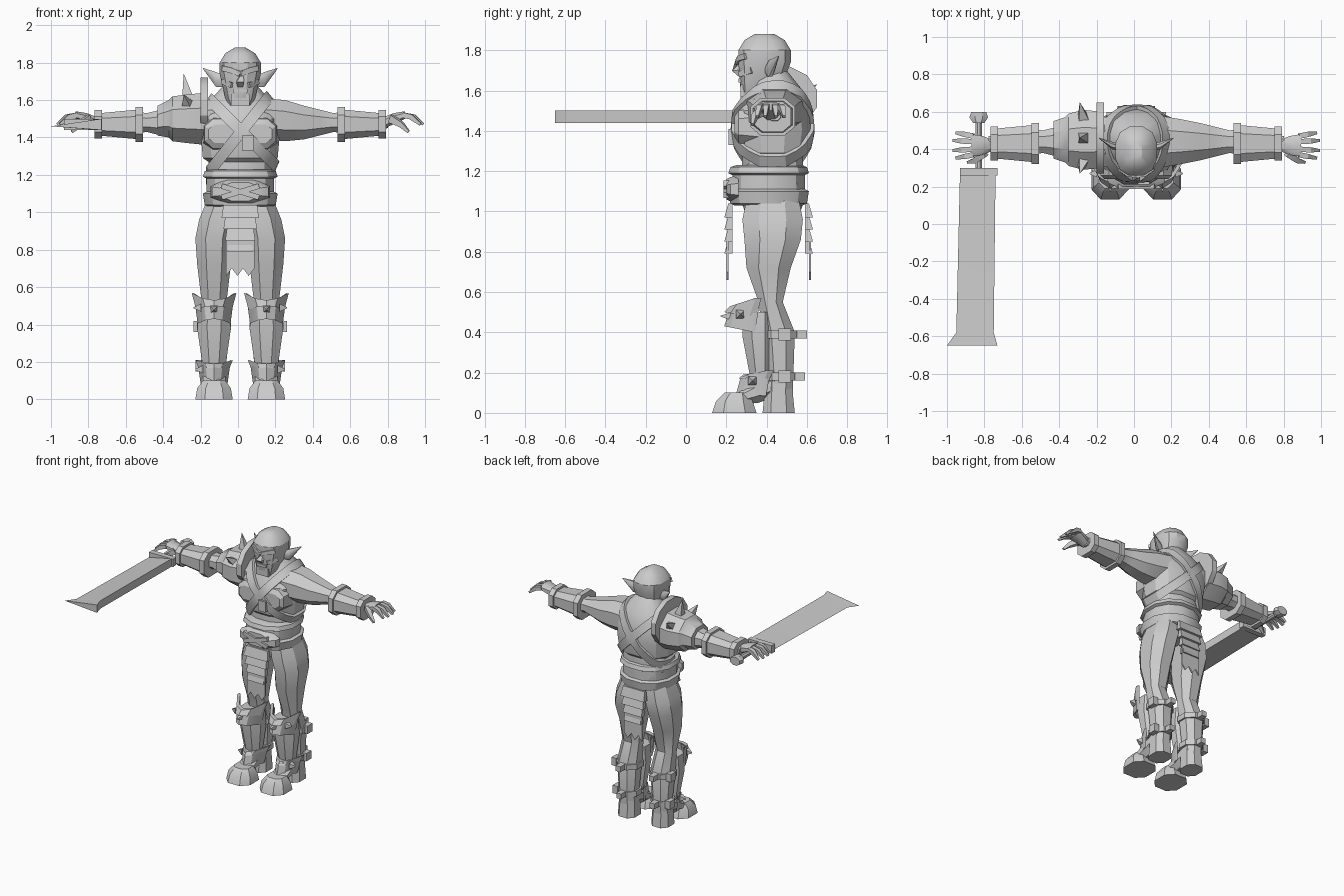
import bpy, bmesh, math
from mathutils import Vector
from mathutils.bvhtree import BVHTree

cube = bpy.data.objects.get("Cube")
if cube:
    bpy.data.objects.remove(cube, do_unlink=True)

grey = bpy.data.materials.new("plain grey")
grey.use_nodes = True
tint = (.6, .6, .6, 1)
grey.diffuse_color = tint
for node in grey.node_tree.nodes:
    if node.type == "BSDF_PRINCIPLED":
        node.inputs["Base Color"].default_value = tint

# Shared centre lines of the body
body_x, body_y, leg_x, arm_z = .012, .43, .14, 1.48
parts = []


def skin(name, rings, pair=False, closed=False):
    """Bridge a list of equal point rings into a solid, optionally mirrored."""
    bm = bmesh.new()
    loops = [[bm.verts.new(point) for point in ring] for ring in rings]
    count = len(loops[0])
    following = loops[1:] + (loops[:1] if closed else [])
    for near, far in zip(loops, following):
        for i in range(count):
            j = (i + 1) % count
            bm.faces.new((near[i], near[j], far[j], far[i]))
    if not closed:
        bm.faces.new(loops[0])
        bm.faces.new(loops[-1])
    bmesh.ops.recalc_face_normals(bm, faces=bm.faces)
    mesh = bpy.data.meshes.new(name)
    bm.to_mesh(mesh)
    bm.free()
    mesh.materials.append(grey)
    obj = bpy.data.objects.new(name, mesh)
    bpy.context.collection.objects.link(obj)
    if pair:
        obj.modifiers.new("Mirror", "MIRROR")
    parts.append(obj)
    return obj


def loft(name, axis, centre, rows, sides=8, power=1, pair=False):
    """Rows: position on axis, two half sizes (one if equal), two centre shifts."""
    rings = []
    for row in rows:
        place, wide, deep, *shift = (*row, *(row[1], 0, 0)[len(row) - 2:])
        ring = []
        for k in range(sides):
            angle = math.tau * (k + .5) / sides
            point = []
            for middle, offset, size, wave in zip(centre, shift, (wide, deep),
                                                  (math.cos(angle), math.sin(angle))):
                wave /= math.cos(math.pi / sides)
                point.append(middle + offset + size * math.copysign(abs(wave) ** power, wave))
            point.insert("xyz".index(axis), place)
            ring.append(point)
        rings.append(ring)
    return skin(name, rings, pair)


def tube(name, points, radii, sides=4, pair=False):
    """Tapered prism running along a short path."""
    points = [Vector(point) for point in points]
    rings = []
    for i, (point, radius) in enumerate(zip(points, radii)):
        run = points[min(i + 1, len(points) - 1)] - points[max(i - 1, 0)]
        turn = run.to_track_quat("Z", "Y")
        angles = [math.tau * (k + .5) / sides for k in range(sides)]
        rings.append([point + turn @ Vector((math.cos(a), math.sin(a), 0)) * radius for a in angles])
    return skin(name, rings, pair)


def box(name, centre, half, pair=False):
    x, y, z = centre
    wide, deep, tall = half
    rows = [(z - tall, wide, deep), (z + tall, wide, deep)]
    return loft(name, "z", (x, y), rows, sides=4, pair=pair)


def guard(name, half, top, bottom, front, lift):
    """Curved armour plate, narrower below, wrapped around the front of a leg."""
    rings = []
    for k in range(-2, 3):
        bend = k * k / 4
        x, low_x, y = leg_x + half * k / 2, leg_x + half * k * .4, front + bend / 8
        high, low = top + lift * bend, bottom - lift * bend / 2
        inner, outer = y + half / 2, y + half / 4
        rings.append([(x, outer, high), (low_x, y, low), (low_x, outer, low), (x, inner, high)])
    return skin(name, rings, pair=True)


# Torso and chest
torso = loft("torso", "z", (0, body_y), [
    (.95, .12), (1.06, .17, .16), (1.27, .17, .15), (1.29, .2, .17), (1.4, .21, .19),
    (1.5, .22, .18), (1.6, .16, .13, 0, .02), (1.7, .07)], sides=12, power=.85)
loft("chest_muscle", "y", (.1, 1.42), [(.24, .07, .05), (.26, .09, .08), (.36, .1)], power=.8, pair=True)

# Straps wrapped around the torso
tree = BVHTree.FromPolygons([vert.co for vert in torso.data.vertices],
                            [face.vertices[:] for face in torso.data.polygons])


def strap(name, top_x, low_x):
    start, end = Vector((top_x, body_y, 1.6)), Vector((low_x, body_y, 1.3))
    along, centre = (end - start).normalized(), (start + end) / 2
    across = along.cross(Vector((0, 1, 0)))
    rings = []
    steps = 28
    for k in range(steps):
        angle = math.tau * k / steps
        out = along * math.cos(angle) + Vector((0, math.sin(angle), 0))
        edges = []
        for side in (-1, 1):
            origin = centre + across * side * .03
            edges.append(tree.ray_cast(origin + out, -out)[0] or origin + out * .15)
        left, right = edges
        rings.append([left - out * .01, right - out * .01, right + out * .02, left + out * .02])
    return skin(name, rings, closed=True)


strap("shoulder_strap", -.16, .14)
strap("cross_strap", .14, -.1)
box("strap_buckle", (.04, .23, 1.37), (.03, .02, .04))

# Head and face
loft("head", "z", (0, .39), [
    (1.57, .06, .05, 0, -.06), (1.61, .08, .1, 0, -.02), (1.74, .11, .13), (1.8, .11, .13),
    (1.85, .08, .1), (1.88, .03, .05)], sides=12, power=.8)
box("chin", (0, .3, 1.6), (.05, .03, .03))
box("lip", (0, .28, 1.65), (.04, .02, .01))
tube("nose", [(0, .26, 1.75), (0, .25, 1.7), (0, .27, 1.68)], [.02, .03, .02])
tube("brow", [(.09, .3, 1.77), (.05, .27, 1.76), (0, .26, 1.74)], [.02] * 3, pair=True)
tube("cheekbone", [(.09, .33, 1.7), (.04, .27, 1.68)], [.02] * 2, pair=True)
loft("ear", "x", (.41, 1.7), [(.09, .02, .03), (.13, .02, .04, .01, .01), (.2, .002, .002, .05, .07)],
     pair=True)

# Arms and bracers
loft("arm", "x", (.44, arm_z), [
    (.12, .14, .11, 0, .02), (.24, .12, .11, 0, .01), (.34, .1, .09), (.42, .08, .07), (.5, .06, .05),
    (.56, .07, .06), (.79, .03)], power=.9, pair=True)
loft("bracer", "x", (body_y, 1.47), [(.54, .1, .08), (.75, .08, .06)], power=.7, pair=True)
for x, size in ((.54, .11), (.76, .09)):
    rows = [(x - .02, size, size * .85), (x + .02, size, size * .85)]
    loft("bracer_cuff", "x", (body_y, 1.47), rows, power=.7, pair=True)

# Hands
loft("palm", "x", (.42, 1.5), [(.77, .03, .03, 0, -.02), (.82, .05, .03), (.88, .06, .02, 0, .02)],
     power=.8, pair=True)
for spread in (-.05, -.02, .02, .05):
    y, reach = .42 + spread, 1 - body_x - abs(spread) / 2
    knuckle, tip = reach - .05, y + spread / 3
    tube("finger", [(.87, y, 1.52), (knuckle, (y + tip) / 2, 1.51), (reach, tip, 1.47)],
         [.02, .02, .01], pair=True)
tube("thumb", [(.81, .38, 1.5), (.86, .34, 1.47), (.9, .33, 1.43)], [.03, .02, .01], pair=True)

# Belt with flared rims and a crossed buckle
loft("belt", "z", (0, .41), [
    (1.03, .17), (1.04, .19), (1.1, .2), (1.11, .18), (1.18, .18), (1.19, .2), (1.22, .19), (1.23, .16)],
    sides=12, power=.9)
loft("belt_buckle", "y", (0, 1.11), [(.2, .11, .05), (.22, .15, .06), (.26, .16, .07)])
for side in (-1, 1):
    tilt = side * .03
    tube("buckle_cross", [(-.1, .2, 1.11 - tilt), (.1, .2, 1.11 + tilt)], [.02] * 2)

# Hanging skirts, plates over ragged cloth
for label, y, out in (("front", .22, -1), ("back", .6, 1)):
    for i in range(4):
        top, half = 1.04 - i * .06, .1 - i * .01
        rows = [(top - .07, half, .02, 0, out * .01), (top, half - .01, .01)]
        loft(label + "_skirt_plate", "z", (0, y), rows, sides=4)
    near, far = y + out * .01, y + out * .02
    rings = []
    for k in range(6):
        x, hem = (k - 2.5) * .03, .66 + k % 2 * .04
        rings.append([(x, near, hem), (x, near, .85), (x, far, .85), (x, far, hem)])
    skin(label + "_cloth", rings)

# Legs and boots
loft("leg", "z", (leg_x, body_y), [
    (1.06, .09, .13, -.05), (.96, .1, .15, -.02), (.86, .1, .14), (.72, .09, .11, 0, -.02),
    (.55, .07, .06, 0, -.01), (.4, .08, .08, 0, .03), (.1, .06, .06, 0, .04)], power=.9, pair=True)
loft("boot_heel", "z", (leg_x, .46), [(0, .07, .08), (.2, .06)], power=.8, pair=True)
loft("boot_toe", "z", (leg_x, .24), [(0, .1, .11), (.06, .09, .09), (.1, .06, .06, 0, .01)],
     power=.8, pair=True)
loft("instep", "y", (leg_x, .14), [(.26, .06, .03, 0, -.07), (.36, .06, .06, 0, -.03), (.44, .06)],
     pair=True)

# Leg armour
loft("shin_guard", "z", (leg_x, .36), [(.5, .08), (.38, .09, .08), (.17, .06, .05, 0, .01)], pair=True)
guard("knee_plate", half=.11, top=.52, bottom=.43, front=.19, lift=.05)
guard("knee_rim", half=.12, top=.53, bottom=.5, front=.19, lift=.04)
guard("ankle_plate", half=.09, top=.18, bottom=.1, front=.25, lift=.03)
guard("ankle_rim", half=.1, top=.19, bottom=.17, front=.26, lift=.02)
tube("knee_stud", [(leg_x, .23, .48), (leg_x, .17, .48)], [.03, .002], pair=True)
for name, x, y, z in (("knee_side_stud", .21, .27, .49), ("ankle_side_stud", .2, .33, .16)):
    tube(name, [(x, y, z), (x + .04, y, z)], [.03, .004], pair=True)
for z, size in ((.39, .09), (.18, .08)):
    loft("calf_strap", "z", (leg_x, .46), [(z - .02, size), (z + .02, size)], pair=True)
    box("strap_end", (leg_x, .48 + size, z), (.02, .03, .02), pair=True)
    box("strap_clasp", (leg_x + size, .49, z), (.02, .03, .03), pair=True)

# The body stands slightly to the left of the sword's counterweight
for obj in parts:
    obj.location.x = body_x

# Right shoulder armour with collar plate and spikes
loft("shoulder_plate", "x", (.45, 1.5), [
    (-.17, .15, .14), (-.27, .16, .13), (-.35, .14, .12), (-.37, .12, .1), (-.43, .1, .08, 0, -.01)])
loft("collar_plate", "x", (.46, 1.56), [(-.2, .19, .16), (-.16, .19, .16)], sides=12)
for foot, tip in (((.46, 1.62), (.46, 1.74)), ((.34, 1.57), (.27, 1.63)), ((.56, 1.57), (.65, 1.63))):
    tube("shoulder_spike", [(-.27, *foot), (-.29, *tip)], [.04, .001])

# Broad sword held in the right hand
blade = [(.29, -.93, -.74), (-.58, -.95, -.75), (-.65, -1, -.73)]
skin("sword_blade", [[(edge, y, 1.46), (spine, y, 1.5), (spine, y, 1.44)] for y, edge, spine in blade])
box("sword_guard", (-.83, .28, 1.47), (.1, .02, .03))
tube("sword_grip", [(-.83, .3, 1.47), (-.83, .56, 1.47)], [.02] * 2, sides=8)
loft("sword_pommel", "y", (-.83, 1.47), [(.54, .03), (.57, .05, .03), (.6, .04, .03)])

# Soft shading with crisp edges
for obj in bpy.context.selected_objects:
    obj.select_set(False)
for obj in parts:
    obj.select_set(True)
bpy.context.view_layer.objects.active = torso
bpy.ops.object.shade_smooth_by_angle(angle=math.radians(30))
